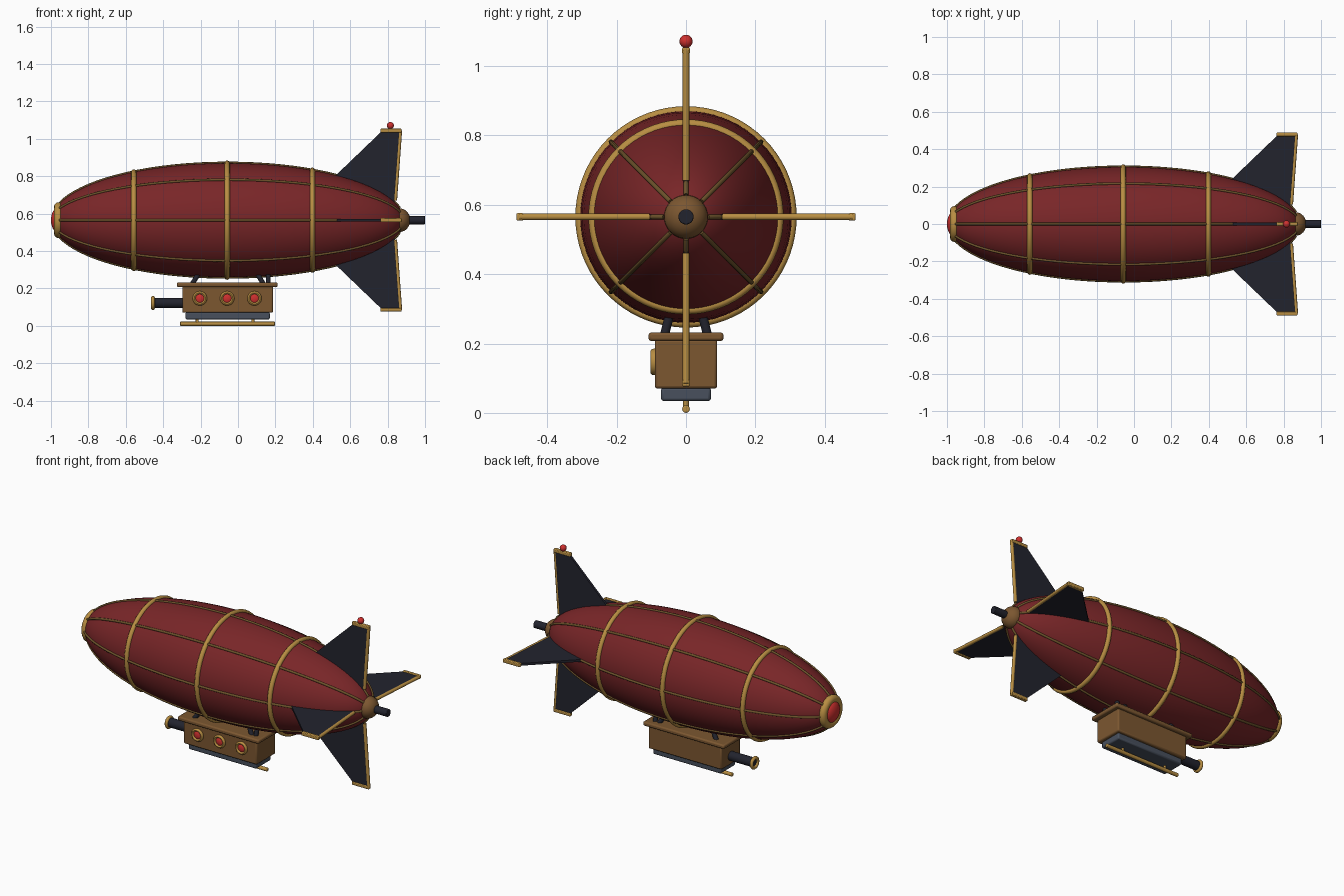
import bpy, bmesh, math
from mathutils import Vector, Matrix

cube = bpy.data.objects.get("Cube")
if cube:
    bpy.data.objects.remove(cube, do_unlink=True)


def material(name, r, g, b):
    m = bpy.data.materials.new(name)
    m.use_nodes = True
    m.diffuse_color = (r, g, b, 1)
    m.node_tree.nodes["Principled BSDF"].inputs["Base Color"].default_value = (r, g, b, 1)
    return m


RED = material("deep red canvas", 0.19, 0.019, 0.021)
BRASS = material("brass", 0.48, 0.27, 0.055)
DARK_BRASS = material("dark brass", 0.15, 0.085, 0.024)
WOOD = material("brown wood", 0.20, 0.095, 0.03)
DARK = material("dark iron", 0.016, 0.017, 0.027)
SLATE = material("slate metal", 0.065, 0.08, 0.11)
GLASS = material("bright red glass", 0.62, 0.03, 0.028)

AXIS_Z, MID_X, HALF_LEN, HULL_R = 0.565, -0.055, 0.94, 0.305


def hull_radius(x):
    return HULL_R * math.sqrt(max(0, 1 - ((x - MID_X) / HALF_LEN) ** 2))


def finish(name, bm, mat, bevel=0):
    bmesh.ops.recalc_face_normals(bm, faces=bm.faces)
    mesh = bpy.data.meshes.new(name)
    bm.to_mesh(mesh)
    bm.free()
    mesh.materials.append(mat)
    ob = bpy.data.objects.new(name, mesh)
    bpy.context.collection.objects.link(ob)
    if bevel:
        mod = ob.modifiers.new("rounded edges", "BEVEL")
        mod.width, mod.segments = bevel, 2
    bpy.ops.object.select_all(action="DESELECT")
    ob.select_set(True)
    bpy.context.view_layer.objects.active = ob
    bpy.ops.object.shade_smooth_by_angle(angle=math.radians(35))
    return ob


def ellipsoid(name, centre, radii, mat, segments=32):
    bm = bmesh.new()
    bmesh.ops.create_uvsphere(bm, u_segments=segments, v_segments=segments // 2, radius=1)
    # poles lie along x
    turn = Matrix.Rotation(math.pi / 2, 4, "Y")
    size = Matrix.Diagonal((*radii, 1))
    bm.transform(Matrix.Translation(centre) @ size @ turn)
    return finish(name, bm, mat)


def box(name, low, high, mat, bevel=0.008):
    low, high = Vector(low), Vector(high)
    bm = bmesh.new()
    bmesh.ops.create_cube(bm, size=1)
    bm.transform(Matrix.Translation((low + high) / 2) @ Matrix.Diagonal((*(high - low), 1)))
    return finish(name, bm, mat, bevel)


def rod(name, start, end, radius, mat, segments=20, bevel=0):
    start, end = Vector(start), Vector(end)
    way = end - start
    bm = bmesh.new()
    bmesh.ops.create_cone(bm, cap_ends=True, segments=segments, radius1=radius,
                          radius2=radius, depth=way.length)
    turn = way.to_track_quat("Z", "Y").to_matrix().to_4x4()
    bm.transform(Matrix.Translation((start + end) / 2) @ turn)
    return finish(name, bm, mat, bevel)


def ring(name, centre, axis, major, minor, mat, segments=64, stretch=1):
    # a small circle swept around the axis
    bm = bmesh.new()
    rows = []
    for i in range(segments):
        a = math.tau * i / segments
        row = []
        for j in range(12):
            b = math.tau * j / 12
            r = major + minor * math.cos(b)
            row.append(bm.verts.new((r * math.cos(a), r * math.sin(a), stretch * minor * math.sin(b))))
        rows.append(row)
    for i in range(segments):
        p, q = rows[i], rows[(i + 1) % segments]
        for j in range(12):
            k = (j + 1) % 12
            bm.faces.new((p[j], q[j], q[k], p[k]))
    turn = Vector(axis).to_track_quat("Z", "Y").to_matrix().to_4x4()
    bm.transform(Matrix.Translation(centre) @ turn)
    return finish(name, bm, mat)


def tube_path(name, points, radius, mat):
    curve = bpy.data.curves.new(name, "CURVE")
    curve.dimensions = "3D"
    curve.bevel_depth, curve.bevel_resolution = radius, 2
    curve.use_fill_caps = True
    spline = curve.splines.new("POLY")
    spline.points.add(len(points) - 1)
    for p, co in zip(spline.points, points):
        p.co = (*co, 1)
    ob = bpy.data.objects.new(name, curve)
    bpy.context.collection.objects.link(ob)
    curve.materials.append(mat)
    bpy.ops.object.select_all(action="DESELECT")
    ob.select_set(True)
    bpy.context.view_layer.objects.active = ob
    bpy.ops.object.convert(target="MESH")
    bpy.ops.object.shade_smooth_by_angle(angle=math.radians(50))


# Gas envelope with hoops and lengthwise seams
ellipsoid("envelope", (MID_X, 0, AXIS_Z), (HALF_LEN, HULL_R, HULL_R), RED, 72)
for n, x in enumerate((-0.557, -0.058, 0.398)):
    ring(f"hoop_{n + 1}", (x, 0, AXIS_Z), (1, 0, 0), hull_radius(x), 0.014, BRASS, 72)
for n in range(8):
    a = math.tau * n / 8
    path = []
    for i in range(41):
        x = MID_X - 0.92 * math.cos(math.pi * i / 40)
        r = hull_radius(x) + 0.001
        path.append((x, r * math.cos(a), AXIS_Z + r * math.sin(a)))
    tube_path(f"seam_{n + 1}", path, 0.007, DARK_BRASS)

# Nose lamp
ring("nose_ring", (-0.96, 0, AXIS_Z), (1, 0, 0), 0.072, 0.024, BRASS, 48)
ellipsoid("nose_lens", (-0.965, 0, AXIS_Z), (0.035, 0.064, 0.064), GLASS)

# Tail hub and shaft
ellipsoid("tail_hub", (0.865, 0, AXIS_Z), (0.056, 0.063, 0.063), WOOD)
rod("tail_shaft", (0.88, 0, AXIS_Z), (1, 0, AXIS_Z), 0.022, DARK, 24, 0.003)


# Four fins, each a plate in the x-z plane turned about the long axis
def tail_fin(name, angle):
    turn = Matrix.Translation((0, 0, AXIS_Z)) @ Matrix.Rotation(angle, 4, "X")
    outline = [(0.515, 0.20), (0.515, 0.232), (0.765, 0.472), (0.868, 0.478), (0.838, 0.10), (0.80, 0.07)]
    bm = bmesh.new()
    face = bm.faces.new([bm.verts.new((x, -0.007, z)) for x, z in outline])
    out = bmesh.ops.extrude_face_region(bm, geom=[face])
    bmesh.ops.translate(bm, vec=(0, 0.014, 0),
                        verts=[v for v in out["geom"] if isinstance(v, bmesh.types.BMVert)])
    bm.transform(turn)
    finish(name, bm, DARK)
    rod(name + "_trailing_edge", turn @ Vector((0.841, 0, 0.105)),
        turn @ Vector((0.868, 0, 0.48)), 0.0095, BRASS, 12)
    cap = box(name + "_cap", (0.762, -0.011, 0.469), (0.874, 0.011, 0.489), BRASS, 0.004)
    cap.data.transform(turn)


for n, fin in enumerate(("top_fin", "right_fin", "bottom_fin", "left_fin")):
    tail_fin(fin, n * math.pi / 2)
ellipsoid("beacon", (0.815, 0, 1.071), (0.019, 0.019, 0.019), GLASS, 24)

# Gondola
box("cabin", (-0.298, -0.09, 0.07), (0.187, 0.09, 0.212), WOOD)
box("cabin_roof", (-0.327, -0.108, 0.207), (0.212, 0.108, 0.232), WOOD)
box("keel", (-0.28, -0.072, 0.034), (0.17, 0.072, 0.074), SLATE)
rod("skid", (-0.31, 0, 0.011), (0.197, 0, 0.011), 0.011, BRASS, 16, 0.003)
for n, x in enumerate((-0.218, 0.08)):
    rod(f"skid_post_{n + 1}", (x, 0, 0.012), (x, 0, 0.045), 0.008, BRASS, 12)
for n, x in enumerate((-0.204, -0.058, 0.088)):
    ring(f"porthole_rim_{n + 1}", (x, -0.091, 0.147), (0, -1, 0), 0.030, 0.0085, BRASS, 32, 1.4)
    ellipsoid(f"porthole_glass_{n + 1}", (x, -0.09, 0.147), (0.026, 0.011, 0.026), GLASS, 24)

# Struts between gondola and envelope
for side, s in (("right", -1), ("left", 1)):
    for n, (x0, x1) in enumerate(((-0.245, -0.19), (0.135, 0.085), (0.162, 0.162))):
        rod(f"{side}_strut_{n + 1}", (x0, 0.062 * s, 0.225), (x1, 0.04 * s, 0.31), 0.013, DARK, 12)

# Bow gun
rod("gun_barrel", (-0.455, 0, 0.122), (-0.29, 0, 0.122), 0.027, DARK, 28)
ring("gun_muzzle", (-0.455, 0, 0.122), (1, 0, 0), 0.028, 0.01, BRASS, 32)
